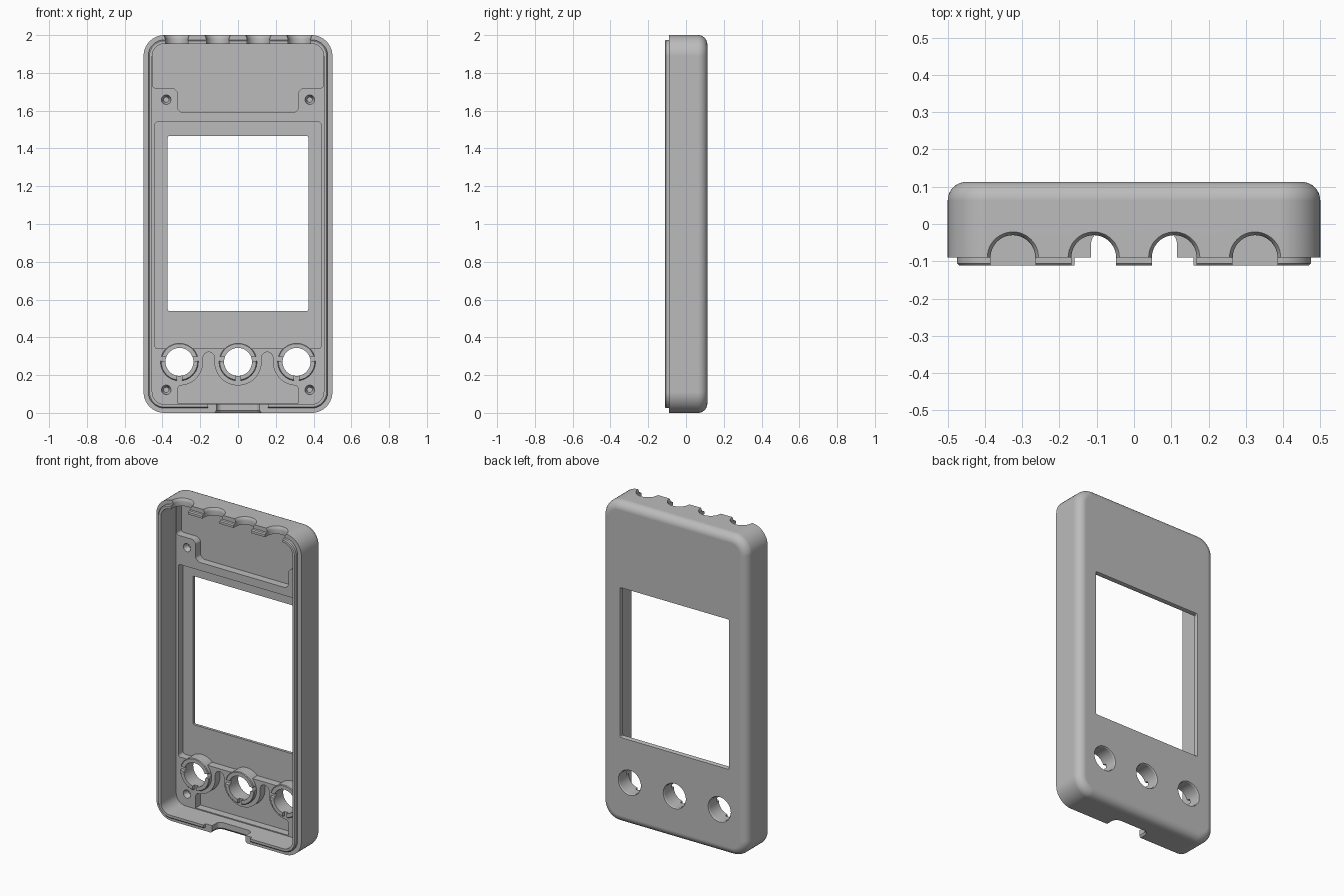
import bpy, bmesh, math
from mathutils import Vector

cube = bpy.data.objects.get("Cube")
if cube:
    bpy.data.objects.remove(cube, do_unlink=True)

RIM, BACK, SHELF, FLOOR = -0.09, 0.113, 0.04, 0.088
LIP, OUT = -0.112, -0.3

grey = bpy.data.materials.new("plain grey")
grey.use_nodes = True
grey.diffuse_color = (0.5, 0.5, 0.5, 1)
grey.node_tree.nodes["Principled BSDF"].inputs["Base Color"].default_value = (0.5, 0.5, 0.5, 1)


def fillet(pts, r, n=8):
    """Round every corner of a 2D polygon."""
    out = []
    pts = [Vector(p) for p in pts]
    for i, p in enumerate(pts):
        a = (pts[i - 1] - p).normalized()
        b = (pts[(i + 1) % len(pts)] - p).normalized()
        half = a.angle(b) / 2
        c = p + (a + b).normalized() * r / math.sin(half)
        s, e = (p + d * r / math.tan(half) - c for d in (a, b))
        out += [c + s.lerp(e, k / n).normalized() * r for k in range(n + 1)]
    return out


def rect(x0, x1, y0, y1, r, n=8):
    return fillet([(x0, y0), (x1, y0), (x1, y1), (x0, y1)], r, n)


def arc(cx, cy, r, a0=0, a1=360, n=48):
    steps = n if a1 - a0 == 360 else n + 1
    return [Vector((cx + r * math.cos(math.radians(a0 + (a1 - a0) * k / n)),
                    cy + r * math.sin(math.radians(a0 + (a1 - a0) * k / n))))
            for k in range(steps)]


def loft(name, layers, axis="Y"):
    """Skin a solid through 2D outlines placed along an axis."""
    bm = bmesh.new()
    rings = [[bm.verts.new((p[0], t, p[1]) if axis == "Y" else (p[0], p[1], t))
              for p in pts] for pts, t in layers]
    bm.faces.new(rings[0])
    bm.faces.new(rings[-1])
    for lo, hi in zip(rings, rings[1:]):
        for i in range(len(lo)):
            bm.faces.new((lo[i - 1], lo[i], hi[i], hi[i - 1]))
    bmesh.ops.recalc_face_normals(bm, faces=bm.faces)
    mesh = bpy.data.meshes.new(name)
    bm.to_mesh(mesh)
    bm.free()
    mesh.materials.append(grey)
    ob = bpy.data.objects.new(name, mesh)
    bpy.context.collection.objects.link(ob)
    return ob


def shell_outline(d, r=0.11):
    """Outer outline of the case, inset by d."""
    return rect(-0.5 + d, 0.5 - d, d, 2 - d, max(r - d, 0.02), 12)


# Outer body with a rounded back edge
R = 0.05
layers = [(shell_outline(0), RIM)]
for k in range(9):
    a = math.radians(90 * k / 8)
    layers.append((shell_outline(R * (1 - math.cos(a))), BACK - R + R * math.sin(a)))
case = loft("case_shell", layers)


def apply(mod):
    bpy.context.view_layer.objects.active = case
    bpy.ops.object.modifier_apply(modifier=mod.name)


def combine(tool, op="DIFFERENCE"):
    mod = case.modifiers.new("cut", "BOOLEAN")
    mod.operation, mod.solver, mod.object = op, "EXACT", tool
    apply(mod)
    bpy.data.objects.remove(tool, do_unlink=True)


def cut(pts, t0, t1, axis="Y"):
    combine(loft("cutter", [(pts, t0), (pts, t1)], axis))


# Locating lip, then the main cavity down to the shelf
combine(loft("lip", [(shell_outline(0.031), LIP), (shell_outline(0.025), LIP + 0.006),
                     (shell_outline(0.025), 0)]), "UNION")
cut(shell_outline(0.046), OUT, SHELF)

# Display pocket and window
cut(rect(-0.44, 0.44, 0.34, 1.54, 0.015, 4), 0, FLOOR)
combine(loft("window", [(rect(-0.372, 0.372, 0.54, 1.466, 0.008, 3), 0),
                        (rect(-0.372, 0.372, 0.54, 1.466, 0.008, 3), 0.105),
                        (rect(-0.38, 0.38, 0.532, 1.474, 0.008, 3), 0.121)]))

# Upper recess stepping around the screw bosses
side = [(0.3, 1.59), (0.32, 1.61), (0.32, 1.7), (0.34, 1.72), (0.452, 1.72), (0.452, 1.952)]
cut(fillet(side + [(-x, z) for x, z in reversed(side)], 0.015, 4), 0, FLOOR)

# Lower recess weaving around the three buttons
BZ, BX, BR = 0.27, 0.31, 0.125
wave = [Vector((-0.32, 0.052)), Vector((-0.32, 0.13))]
wave += arc(-BX, BZ, BR, 270, 360, 16)
wave += arc(-BX / 2, 0.292, 0.03, 180, 0, 12)
wave += arc(0, BZ, BR, 180, 360, 32)
wave += arc(BX / 2, 0.292, 0.03, 180, 0, 12)
wave += arc(BX, BZ, BR, 180, 270, 16)
wave += [Vector((0.32, 0.13)), Vector((0.32, 0.052))]
cut(wave, 0, FLOOR)

# Button collars with key slots and through holes
for x in (-BX, 0, BX):
    combine(loft("collar", [(arc(x, BZ, 0.096), 0.015), (arc(x, BZ, 0.1), 0.019),
                            (arc(x, BZ, 0.1), 0.1)]), "UNION")
    combine(loft("hole", [(arc(x, BZ, 0.074), OUT), (arc(x, BZ, 0.074), 0.107),
                          (arc(x, BZ, 0.082), 0.119)]))
    for deg in (170, 270, 10):
        d = Vector((math.cos(math.radians(deg)), math.sin(math.radians(deg))))
        s = Vector((-d.y, d.x)) * 0.013
        c = Vector((x, BZ))
        cut([c + d * 0.05 - s, c + d * 0.11 - s, c + d * 0.11 + s, c + d * 0.05 + s],
            -0.05, 0.036)

# Blind screw holes in the corner bosses
for x in (-0.38, 0.38):
    for z in (0.122, 1.658):
        combine(loft("screw", [(arc(x, z, 0.027, n=24), 0), (arc(x, z, 0.025, n=24), SHELF + 0.005),
                               (arc(x, z, 0.014, n=24), 0.075)]))


# Four cable notches in the top wall, flared at the outside
def arch(x, r):
    return arc(x, RIM, r, 0, 180, 24) + [Vector((x - r, OUT)), Vector((x + r, OUT))]


for x in (-0.325, -0.108, 0.108, 0.325):
    combine(loft("notch", [(arch(x, 0.06), 1.9), (arch(x, 0.06), 1.98),
                           (arch(x, 0.063), 1.991), (arch(x, 0.07), 2.002)], "Z"))

# Connector slot and lip gap in the bottom wall
cut(rect(-0.16, 0.16, OUT, RIM, 0.002, 2), -0.1, 0.1, "Z")
combine(loft("slot", [(rect(-0.125, 0.125, OUT, -0.012, 0.04), -0.002),
                      (rect(-0.115, 0.115, OUT, -0.022, 0.03), 0.012),
                      (rect(-0.115, 0.115, OUT, -0.022, 0.03), 0.1)], "Z"))

# Smooth curved faces, keep edges crisp
bpy.ops.object.select_all(action="DESELECT")
case.select_set(True)
bpy.context.view_layer.objects.active = case
bpy.ops.object.shade_smooth_by_angle(angle=math.radians(30))
weighted = case.modifiers.new("weighted", "WEIGHTED_NORMAL")
weighted.keep_sharp = True
